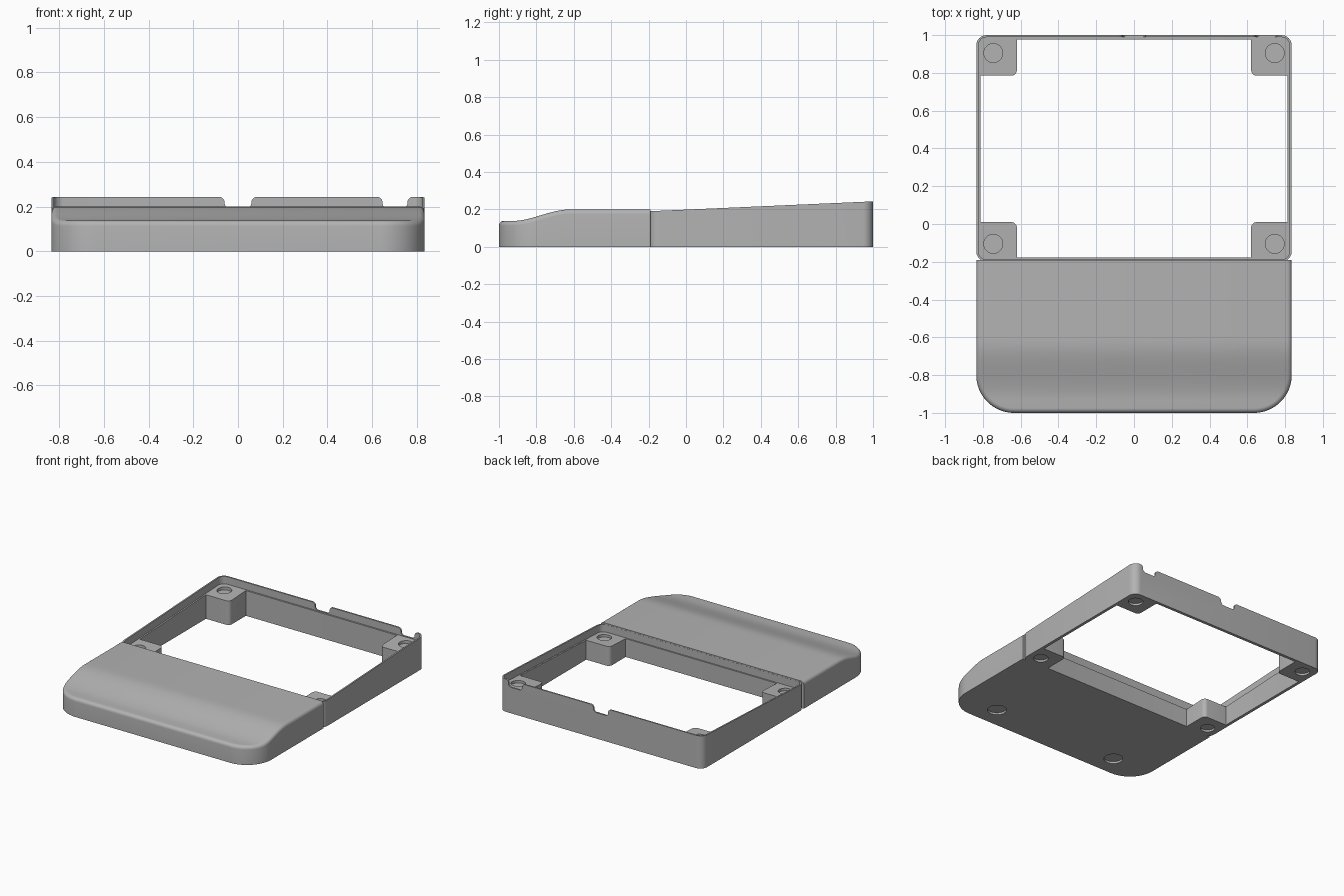
import bpy, bmesh, math

cube = bpy.data.objects.get("Cube")
if cube:
    bpy.data.objects.remove(cube, do_unlink=True)

grey = bpy.data.materials.new("warm_grey_plastic")
grey.use_nodes = True
COLOUR = (0.45, 0.45, 0.45, 1)
grey.diffuse_color = COLOUR
grey.node_tree.nodes["Principled BSDF"].inputs["Base Color"].default_value = COLOUR

HALF = 0.835                     # half width of the whole tray
FRONT, BACK, SEAM = -0.2, 1.0, -0.19


def rim_z(y):
    """Sloping top edge of the frame."""
    return 0.19 + 0.053 * (y - FRONT) / (BACK - FRONT)


def ledge_z(y):
    return rim_z(y) - 0.055


def rest_z(y):
    """S-curved top of the palm rest."""
    t = min(max((y + 0.93) / 0.31, 0), 1)
    return 0.138 + 0.062 * t * t * (3 - 2 * t)


def make(name, bm):
    bmesh.ops.recalc_face_normals(bm, faces=bm.faces)
    mesh = bpy.data.meshes.new(name)
    bm.to_mesh(mesh)
    bm.free()
    mesh.materials.append(grey)
    ob = bpy.data.objects.new(name, mesh)
    bpy.context.collection.objects.link(ob)
    return ob


def bridge(bm, a, b):
    n = len(a)
    for i in range(n):
        j = (i + 1) % n
        bm.faces.new((a[i], a[j], b[j], b[i]))


def arc(cx, cy, r, start, end, steps=8):
    angles = [math.radians(start + (end - start) * i / steps) for i in range(steps + 1)]
    return [(cx + r * math.cos(a), cy + r * math.sin(a)) for a in angles]


def prism(name, points, place_low, place_high):
    bm = bmesh.new()
    low = [bm.verts.new(place_low(*p)) for p in points]
    high = [bm.verts.new(place_high(*p)) for p in points]
    bridge(bm, low, high)
    bm.faces.new(low)
    bm.faces.new(high)
    return make(name, bm)


def disc(x, y, r, z0, z1):
    return prism("recess_cutter", arc(x, y, r, 0, 350, 35),
                 lambda u, v: (u, v, z0), lambda u, v: (u, v, z1))


def cut(ob, cutter):
    """Subtract the cutter, bake the result and discard the helper."""
    cutter.hide_render = True
    mod = ob.modifiers.new("cut", 'BOOLEAN')
    mod.operation, mod.solver, mod.object = 'DIFFERENCE', 'EXACT', cutter
    graph = bpy.context.evaluated_depsgraph_get()
    baked = bpy.data.meshes.new_from_object(ob.evaluated_get(graph))
    ob.modifiers.remove(mod)
    ob.data = baked
    bpy.data.objects.remove(cutter, do_unlink=True)


# Frame: thin rim standing on a thicker lower wall that forms a ledge
def frame_loop(inset):
    r = 0.055 - inset
    right, low, high = HALF - 0.055, FRONT + 0.055, BACK - 0.055
    return (arc(right, high, r, 0, 90) + arc(-right, high, r, 90, 180)
            + arc(-right, low, r, 180, 270) + arc(right, low, r, 270, 360))


bm = bmesh.new()
flat = lambda y: 0.0
section = [(0, flat), (0, rim_z), (0.011, rim_z), (0.011, ledge_z),
           (0.022, ledge_z), (0.022, flat)]
rings = [[bm.verts.new((x, y, height(y))) for x, y in frame_loop(d)]
         for d, height in section]
for a, b in zip(rings, rings[1:] + rings[:1]):
    bridge(bm, a, b)
frame = make("tray_frame", bm)

# Cable notches in the back rim: flared at the top, rounded at the bottom
TOP, BOTTOM, R = rim_z(BACK), 0.192, 0.024
for centre, w in ((0, 0.06), (0.702, 0.056)):
    side = arc(w + R, TOP - R, R, 90, 180) + arc(w - R, BOTTOM + R, R, 0, -90)
    side = [(w + R, TOP + 0.05)] + side
    outline = side + [(-x, z) for x, z in reversed(side)]
    cut(frame, prism("notch_cutter", outline,
                     lambda x, z: (centre + x, 0.95, z),
                     lambda x, z: (centre + x, 1.05, z)))

# Corner posts with round recesses above and below
parts = [frame]
for end, y_out, y_in, y_mid in (("back", 0.98, 0.785, 0.905), ("front", -0.18, 0.01, -0.105)):
    for side, s in (("left", 1), ("right", -1)):
        r = 0.03
        towards = 1 if y_out > y_in else -1
        corner = [(0.62 + r - r * math.sin(a), y_in + towards * (r - r * math.cos(a)))
                  for a in [math.pi / 2 * i / 6 for i in range(7)]]
        outline = [(0.815, y_out), (0.815, y_in)] + corner + [(0.62, y_out)]
        post = prism(f"{end}_{side}_post", outline,
                     lambda x, y: (s * x, y, 0),
                     lambda x, y: (s * x, y, ledge_z(y)))
        top = ledge_z(y_mid)
        cut(post, disc(s * 0.745, y_mid, 0.05, top - 0.02, top + 0.05))
        cut(post, disc(s * 0.745, y_mid, 0.05, -0.05, 0.015))
        parts.append(post)

# Palm rest: rounded front corners, filleted top edge, S-curved top
CORNER, FILLET = 0.2, 0.025


def rest_loop(inset):
    half = [(HALF - inset, SEAM + (-1 + CORNER - SEAM) * i / 20) for i in range(20)]
    half += arc(HALF - CORNER, -1 + CORNER, CORNER - inset, 0, -90, 16)
    return half + [(-x, y) for x, y in reversed(half)]


bm = bmesh.new()
rings = [[bm.verts.new((x, y, 0)) for x, y in rest_loop(0)]]
for k in range(7):
    a = math.pi / 2 * k / 6
    inset, drop = FILLET * (1 - math.cos(a)), FILLET * (1 - math.sin(a))
    rings.append([bm.verts.new((x, y, rest_z(y) - drop)) for x, y in rest_loop(inset)])
n = len(rings[0])
for a, b in zip(rings, rings[1:]):
    for i in range(n - 1):
        bm.faces.new((a[i], a[i + 1], b[i + 1], b[i]))
last = rings[-1]
for i in range(n // 2 - 1):
    bm.faces.new((last[i], last[i + 1], last[n - 2 - i], last[n - 1 - i]))
bm.faces.new(rings[0])
bm.faces.new([r[0] for r in rings] + [r[-1] for r in reversed(rings)])
rest = make("palm_rest", bm)
for s in (1, -1):
    cut(rest, disc(s * 0.52, -0.84, 0.065, -0.05, 0.015))
parts.append(rest)

# Smooth the curves and keep the edges crisp
bpy.ops.object.select_all(action='DESELECT')
for ob in parts:
    ob.select_set(True)
bpy.context.view_layer.objects.active = frame
bpy.ops.object.shade_smooth_by_angle(angle=math.radians(30))
